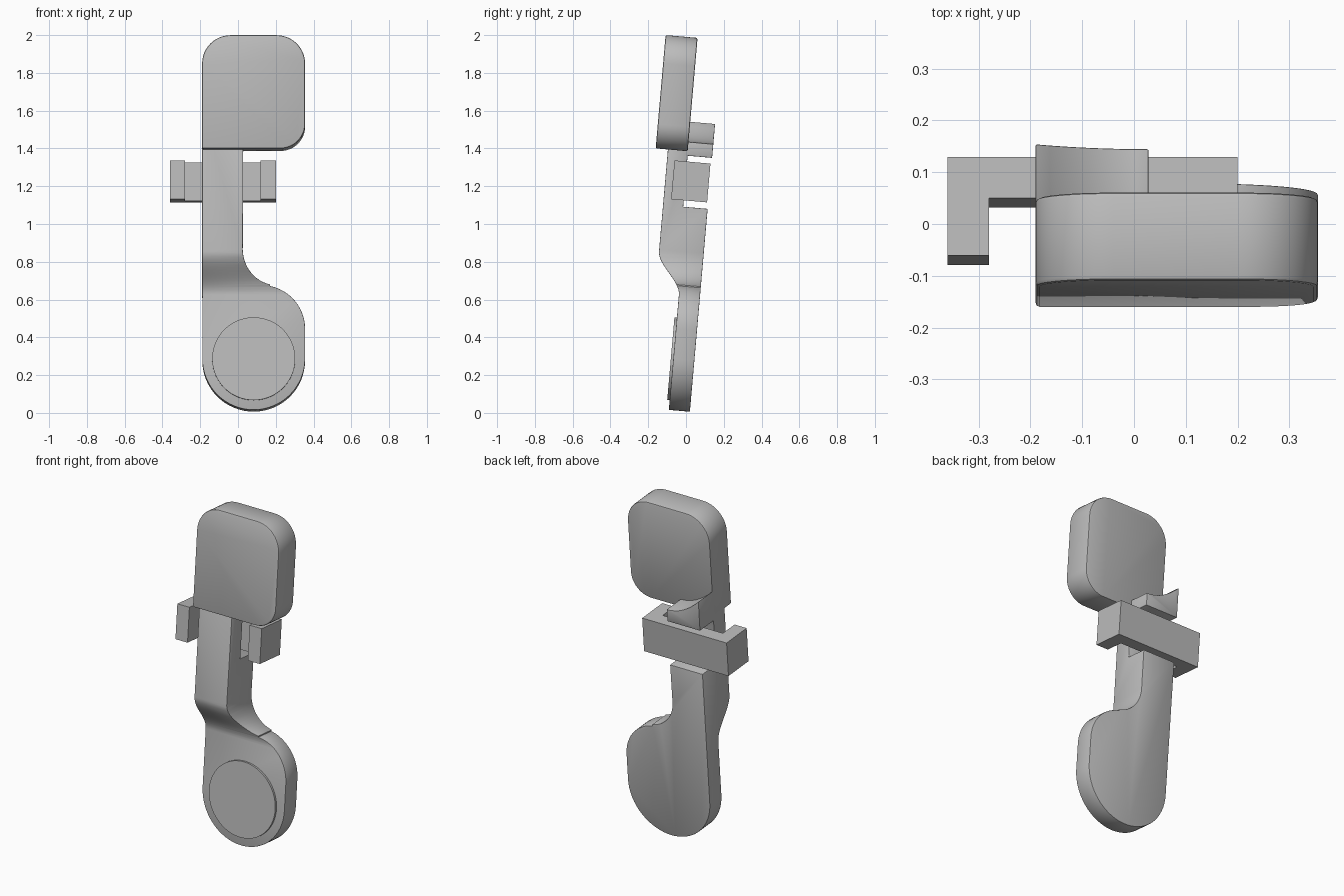
import bpy, bmesh
from math import radians, sin, cos
from mathutils import Vector

cube = bpy.data.objects.get("Cube")
if cube:
    bpy.data.objects.remove(cube, do_unlink=True)

TILT = radians(-5)          # the whole assembly leans backwards
LEFT, RIGHT = -0.19, 0.355  # shared side limits of paddle and pad
BACK = 0.02

grey = bpy.data.materials.new("plain grey")
grey.use_nodes = True
grey.diffuse_color = (0.5, 0.5, 0.5, 1)
grey.node_tree.nodes["Principled BSDF"].inputs["Base Color"].default_value = (0.5, 0.5, 0.5, 1)


def arc(cx, cz, r, start, end, steps=12):
    angles = [radians(start + (end - start) * i / steps) for i in range(steps + 1)]
    return [(cx + r * cos(a), cz + r * sin(a)) for a in angles]


def prism(name, points, axis, low, high):
    """Extrude a closed profile along x or y."""
    place = (lambda p, d: (d, p[0], p[1])) if axis == "x" else (lambda p, d: (p[0], d, p[1]))
    bm = bmesh.new()
    face = bm.faces.new([bm.verts.new(place(p, low)) for p in points])
    grown = bmesh.ops.extrude_face_region(bm, geom=[face])["geom"]
    shift = Vector(place((0, 0), high - low))
    bmesh.ops.translate(bm, vec=shift, verts=[g for g in grown if isinstance(g, bmesh.types.BMVert)])
    bmesh.ops.recalc_face_normals(bm, faces=bm.faces)
    mesh = bpy.data.meshes.new(name)
    bm.to_mesh(mesh)
    bm.free()
    mesh.materials.append(grey)
    obj = bpy.data.objects.new(name, mesh)
    bpy.context.collection.objects.link(obj)
    obj.rotation_euler.x = TILT
    return obj


def select(obj):
    bpy.ops.object.select_all(action="DESELECT")
    obj.select_set(True)
    bpy.context.view_layer.objects.active = obj


def soften(obj, width):
    """Smooth curved walls, with a small rounded edge where wanted."""
    select(obj)
    if width:
        bevel = obj.modifiers.new("rounded edges", "BEVEL")
        bevel.width = width
        bevel.segments = 2
        bevel.limit_method = "ANGLE"
        bevel.angle_limit = radians(40)
        bpy.ops.object.modifier_apply(modifier=bevel.name)
    bpy.ops.object.shade_smooth_by_angle(angle=radians(35))


# Handle and paddle: front outline with a scooped top end
hook_top = [(0.028 - 0.218 * t, 1.43 + 0.108 * t * t) for t in [i / 8 for i in range(9)]]
outline = (arc(0.083, 0.28, 0.272, 180, 360, 32)
           + arc(0.125, 0.44, 0.23, 0, 79)
           + arc(0.205, 0.85, 0.18, 259, 180)
           + hook_top)
handle = prism("handle_and_paddle", outline, "y", -0.4, 0.2)

# Side profile: back slot, thick grip and a curved step down to the thin paddle
step = []
for i in range(17):
    t = i / 16
    step.append((-0.217 + 0.125 * t * t * (3 - 2 * t), 0.84 - 0.22 * t))
profile = [(BACK, -0.1), (BACK, 1.086), (-0.11, 1.086), (-0.11, 1.357),
           (BACK, 1.357), (BACK, 1.7), (-0.217, 1.7)] + step + [(-0.092, -0.1)]
side_shape = prism("side_shape", profile, "x", -0.6, 0.7)
side_shape.hide_render = True
cut = handle.modifiers.new("side shape", "BOOLEAN")
cut.operation = "INTERSECT"
cut.solver = "EXACT"
cut.object = side_shape
bpy.context.view_layer.update()
select(handle)
bpy.ops.object.modifier_apply(modifier=cut.name)
bpy.data.objects.remove(side_shape, do_unlink=True)
soften(handle, 0.006)

# Head pad with one square corner
bottom, top, r = 1.381, 1.983, 0.15
pad_shape = ([(LEFT, bottom)]
             + arc(RIGHT - 0.13, bottom + 0.13, 0.13, 270, 360)
             + arc(RIGHT - r, top - r, r, 0, 90)
             + arc(LEFT + r, top - r, r, 90, 180))
soften(prism("head_pad", pad_shape, "y", -0.282, -0.112), 0.008)

# Round button on the paddle
soften(prism("round_button", arc(0.083, 0.279, 0.22, 0, 354, 59), "y", -0.105, -0.085), 0)

# Bracket: a bar through the slot with two arms reaching forward, as one piece
bracket_plan = [(-0.36, 0.014), (0.2, 0.014), (0.2, -0.177), (0.12, -0.177),
                (0.12, -0.066), (-0.28, -0.066), (-0.28, -0.177), (-0.36, -0.177)]
bracket = prism("slot_bracket", bracket_plan, "y", 1.12, 1.326)
for v in bracket.data.vertices:   # lay the plan flat: swap depth and height
    v.co.y, v.co.z = v.co.z, v.co.y
bracket.data.flip_normals()
